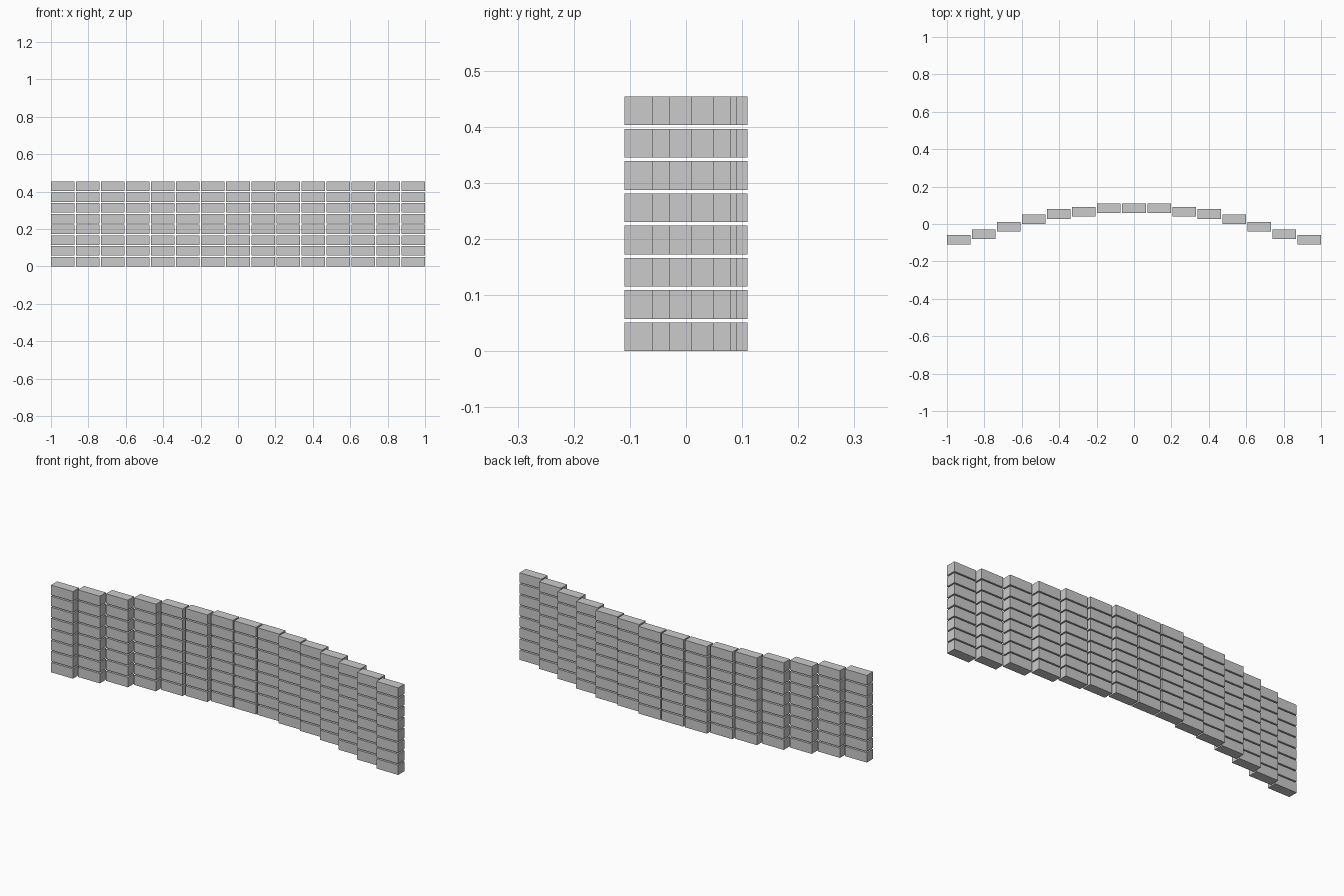
import bpy

if "Cube" in bpy.data.objects:
    bpy.data.objects.remove(bpy.data.objects["Cube"])

# Brick size and spacing
W, D, H = 0.126, 0.051, 0.051
PITCH_X = (2 - W) / 14
PITCH_Z = 0.0575
ROWS = 8

# Back face y of each column, from the centre outwards
BACK_Y = [0.11, 0.11, 0.091, 0.079, 0.05, 0.011, -0.029, -0.059]

# One shared brick mesh with its origin at the bottom centre
bpy.ops.mesh.primitive_cube_add(size=1)
first = bpy.context.object
mesh = first.data
mesh.name = "brick"
for v in mesh.vertices:
    v.co = (v.co.x * W, v.co.y * D, (v.co.z + 0.5) * H)
bpy.data.objects.remove(first)

# Curved wall of stacked brick columns, mirrored about the centre
for col in range(-7, 8):
    for row in range(ROWS):
        brick = bpy.data.objects.new(f"brick_col{col + 8}_row{row + 1}", mesh)
        brick.location = (col * PITCH_X, BACK_Y[abs(col)] - D / 2, row * PITCH_Z)
        bpy.context.collection.objects.link(brick)
